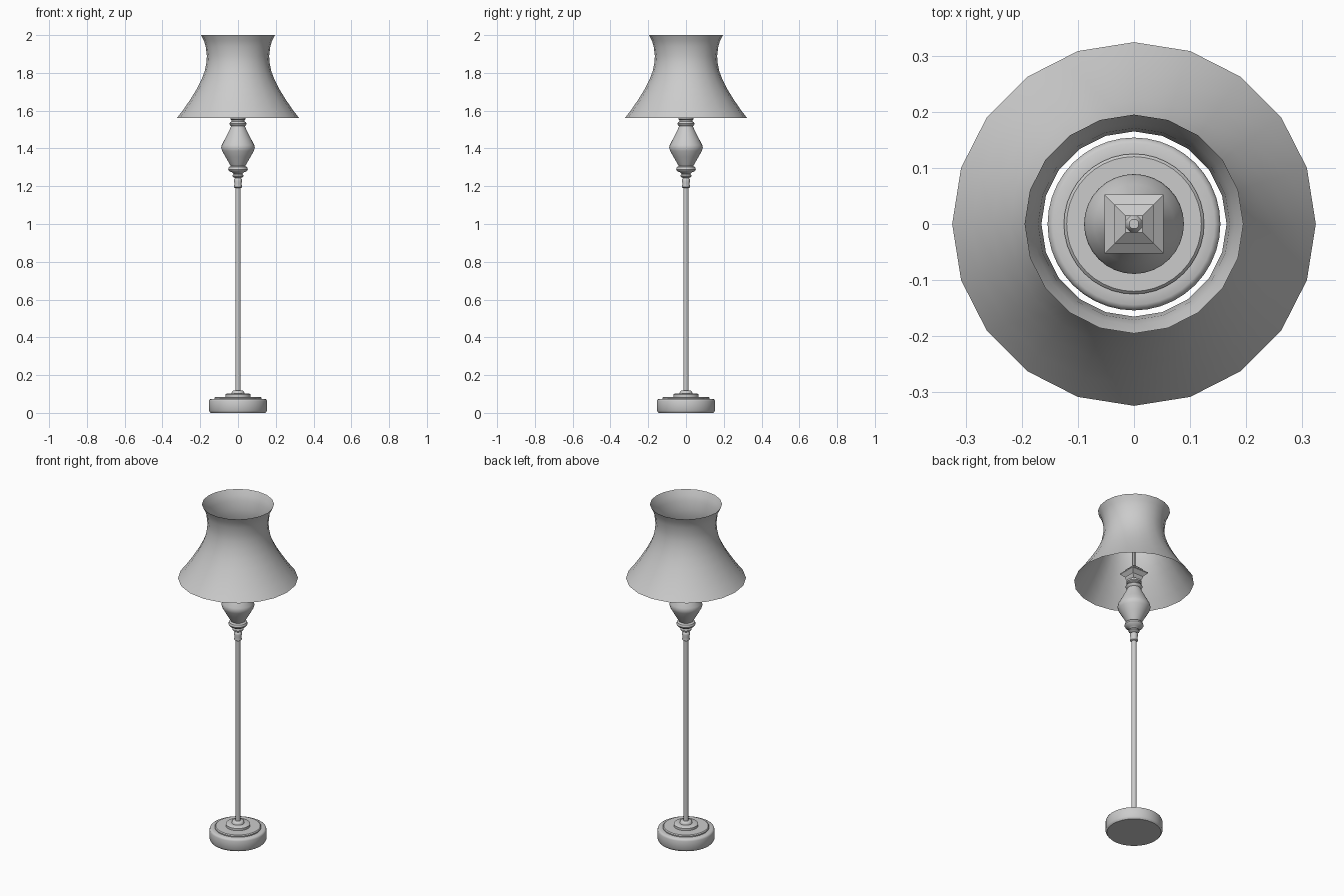
import bpy, bmesh, math


def link(name, bm, angle):
    me = bpy.data.meshes.new(name)
    bmesh.ops.remove_doubles(bm, verts=bm.verts, dist=1e-5)
    bmesh.ops.recalc_face_normals(bm, faces=bm.faces)
    bm.to_mesh(me)
    bm.free()
    ob = bpy.data.objects.new(name, me)
    bpy.context.collection.objects.link(ob)
    bpy.ops.object.select_all(action='DESELECT')
    bpy.context.view_layer.objects.active = ob
    ob.select_set(True)
    if angle:
        bpy.ops.object.shade_smooth_by_angle(angle=math.radians(angle))
    return ob


def lathe(name, profile, sides, turn=0.0, caps=True, angle=40):
    """Turn a list of (radius, z) points around the z axis."""
    bm = bmesh.new()
    rings = []
    for r, z in profile:
        rings.append([bm.verts.new((r * math.cos(turn + math.tau * i / sides),
                                    r * math.sin(turn + math.tau * i / sides), z))
                      for i in range(sides)])
    for a, b in zip(rings, rings[1:]):
        for i in range(sides):
            j = (i + 1) % sides
            bm.faces.new((a[i], a[j], b[j], b[i]))
    if caps:
        bm.faces.new(rings[0][::-1])
        bm.faces.new(rings[-1])
    return link(name, bm, angle)


# Stepped round foot
lathe("base", [(0.146, 0.0), (0.15, 0.005), (0.154, 0.012), (0.154, 0.062), (0.151, 0.07),
               (0.144, 0.074), (0.125, 0.074), (0.125, 0.08), (0.12, 0.085), (0.066, 0.085),
               (0.066, 0.098), (0.06, 0.103), (0.034, 0.103), (0.032, 0.113), (0.026, 0.118),
               (0.014, 0.118)], 40)

# Slim pole
lathe("pole", [(0.0145, 0.11), (0.0145, 1.2)], 12)

# Turned vase with collars
lathe("turned_vase", [(0.015, 1.19), (0.021, 1.195), (0.019, 1.215), (0.022, 1.23), (0.02, 1.238),
                      (0.014, 1.243), (0.022, 1.247), (0.029, 1.252), (0.029, 1.259),
                      (0.022, 1.265), (0.03, 1.273), (0.046, 1.279), (0.052, 1.289),
                      (0.048, 1.301), (0.038, 1.307), (0.045, 1.318), (0.066, 1.355),
                      (0.084, 1.387), (0.089, 1.403), (0.086, 1.418), (0.071, 1.447),
                      (0.055, 1.478), (0.043, 1.503), (0.036, 1.518), (0.042, 1.523),
                      (0.046, 1.531), (0.042, 1.539), (0.034, 1.543), (0.034, 1.55),
                      (0.041, 1.555), (0.041, 1.565), (0.03, 1.57)], 32)

# Square stepped lamp holder (corner radius = half width * sqrt 2)
holder = [(0.024, 1.565), (0.034, 1.585), (0.034, 1.592), (0.053, 1.612), (0.053, 1.618),
          (0.035, 1.632), (0.035, 1.638), (0.015, 1.655)]
lathe("lamp_holder", [(h * math.sqrt(2), z) for h, z in holder], 4, math.pi / 4, angle=0)

# Rod inside the shade
lathe("inner_rod", [(0.011, 1.64), (0.011, 1.76), (0.016, 1.765), (0.016, 1.775),
                    (0.009, 1.785)], 8, math.pi / 8)

# Flared open shade
lathe("shade", [(0.324, 1.56), (0.288, 1.607), (0.252, 1.66), (0.221, 1.71), (0.195, 1.76),
                (0.176, 1.81), (0.167, 1.855), (0.165, 1.89), (0.171, 1.94), (0.18, 1.97),
                (0.195, 2.0)], 20, caps=False, angle=40)
